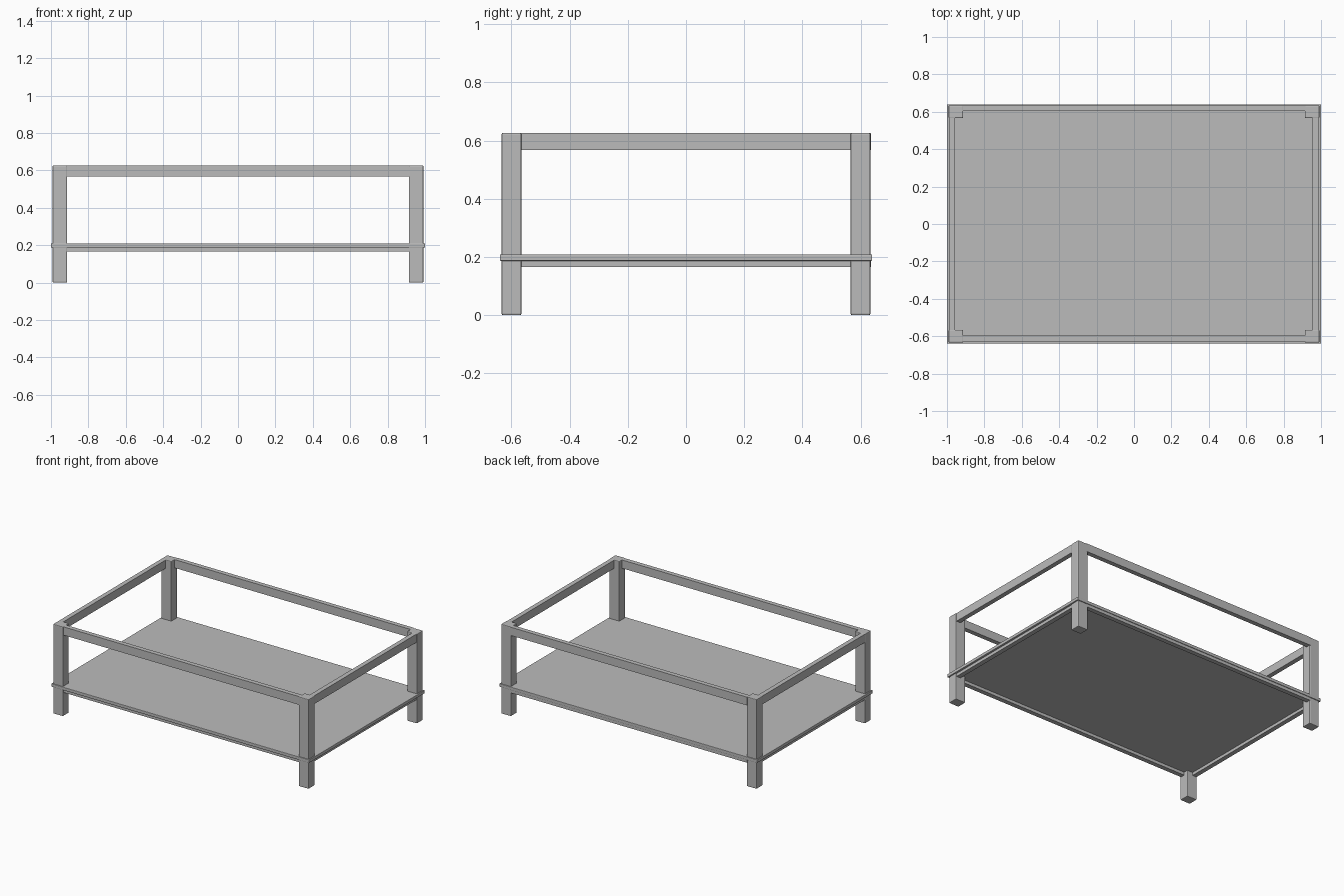
import bpy

cube = bpy.data.objects.get("Cube")
if cube:
    bpy.data.objects.remove(cube, do_unlink=True)

grey = bpy.data.materials.new("plain_grey")
grey.use_nodes = True
colour = (0.5, 0.5, 0.5, 1)
grey.diffuse_color = colour
grey.node_tree.nodes["Principled BSDF"].inputs["Base Color"].default_value = colour


def box(name, low, high, bevel=0.0):
    """Box between two opposite corners, with optional chamfered edges."""
    bpy.ops.mesh.primitive_cube_add(size=1)
    ob = bpy.context.object
    ob.name = name
    for v in ob.data.vertices:
        v.co = [l if c < 0 else h for c, l, h in zip(v.co, low, high)]
    ob.data.materials.append(grey)
    if bevel:
        mod = ob.modifiers.new("soft_edges", 'BEVEL')
        mod.width = bevel
        mod.segments = 2
    return ob


LEG_X, LEG_Y = (0.914, 0.991), (0.566, 0.634)
TOP = 0.627

# Four square legs
for sx, side in ((-1, "right"), (1, "left")):
    for sy, end in ((-1, "front"), (1, "back")):
        xs = sorted(sx * x for x in LEG_X)
        ys = sorted(sy * y for y in LEG_Y)
        box(f"{end}_{side}_leg", (xs[0], ys[0], 0), (xs[1], ys[1], TOP), 0.005)

# Upper and lower rails joining the legs
for level, z0, z1 in (("upper", 0.568, TOP - 0.001), ("lower", 0.166, 0.19)):
    box(f"{level}_front_rail", (-0.92, -0.629, z0), (0.92, -0.597, z1))
    box(f"{level}_back_rail", (-0.92, 0.604, z0), (0.92, 0.636, z1))
    box(f"{level}_right_rail", (-0.989, -0.57, z0), (-0.957, 0.57, z1))
    box(f"{level}_left_rail", (0.954, -0.57, z0), (0.986, 0.57, z1))

# Shelf board resting on the lower rails
box("shelf", (-1, -0.64, 0.187), (1, 0.64, 0.209), 0.003)
